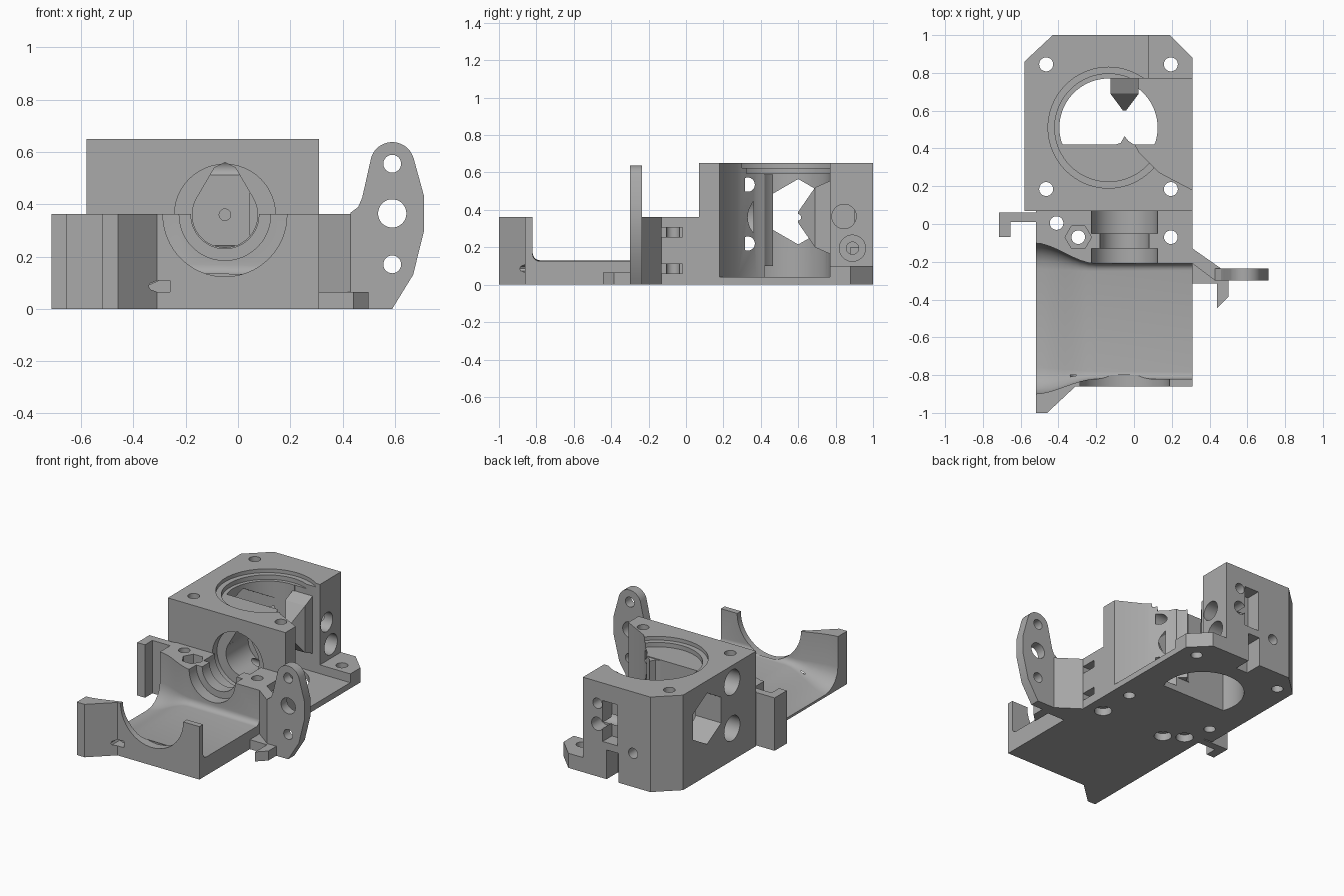
import bpy, bmesh, math

old = bpy.data.objects.get("Cube")
if old:
    bpy.data.objects.remove(old, do_unlink=True)

gray = bpy.data.materials.new("plain_gray")
gray.use_nodes = True
GRAY = (0.4, 0.4, 0.4, 1)
gray.diffuse_color = GRAY
gray.node_tree.nodes["Principled BSDF"].inputs["Base Color"].default_value = GRAY


def loft(name, rings):
    """Closed solid through a list of equally long rings of points."""
    bm = bmesh.new()
    rows = [[bm.verts.new(p) for p in ring] for ring in rings]
    n = len(rows[0])
    for a, b in zip(rows, rows[1:]):
        for i in range(n):
            j = (i + 1) % n
            bm.faces.new((a[i], a[j], b[j], b[i]))
    bm.faces.new(rows[0])
    bm.faces.new(rows[-1])
    bmesh.ops.recalc_face_normals(bm, faces=bm.faces)
    mesh = bpy.data.meshes.new(name)
    bm.to_mesh(mesh)
    bm.free()
    mesh.materials.append(gray)
    ob = bpy.data.objects.new(name, mesh)
    bpy.context.collection.objects.link(ob)
    return ob


def place(p, w, axis):
    u, v = p
    return {"x": (w, u, v), "y": (u, w, v), "z": (u, v, w)}[axis]


def prism(name, pts, axis, lo, hi):
    return loft(name, [[place(p, w, axis) for p in pts] for w in (lo, hi)])


def circle(u, v, r, n=48, turn=0.0):
    return [(u + r * math.cos(turn + math.tau * i / n),
             v + r * math.sin(turn + math.tau * i / n)) for i in range(n)]


def rect(u0, u1, v0, v1):
    return [(u0, v0), (u1, v0), (u1, v1), (u0, v1)]


def apply_boolean(target, tool, operation):
    mod = target.modifiers.new("shape", "BOOLEAN")
    mod.operation = operation
    mod.solver = "EXACT"
    mod.object = tool
    bpy.context.view_layer.update()
    graph = bpy.context.evaluated_depsgraph_get()
    mesh = bpy.data.meshes.new_from_object(target.evaluated_get(graph))
    target.modifiers.clear()
    target.data = mesh
    bpy.data.objects.remove(tool, do_unlink=True)


def cut(target, pts, axis, lo, hi):
    apply_boolean(target, prism("cutter", pts, axis, lo, hi), "DIFFERENCE")


def drill(target, u, v, r, axis, lo, hi, n=48, turn=0.0):
    cut(target, circle(u, v, r, n, turn), axis, lo, hi)


# Tall rear block with chamfered back corners
block = prism("rear_block", [(-0.58, 0.07), (0.31, 0.07), (0.31, 0.88), (0.19, 1),
                             (-0.43, 1), (-0.58, 0.86)], "z", 0, 0.65)
BX, BY = -0.135, 0.51
drill(block, BX, BY, 0.32, "z", 0.625, 0.8, 72)
drill(block, BX, BY, 0.285, "z", 0.595, 0.8, 72)

# Main well, flat on its front side
well = [p for p in circle(BX, BY, 0.26, 72) if p[1] > 0.425]
start = max(range(len(well)), key=lambda i: well[i][0] - 9 * (well[i][1] - 0.42))
well = sorted(well, key=lambda p: math.atan2(p[1] - 0.5, p[0] - BX) % math.tau
              if p[1] > 0.5 else math.atan2(p[1] - 0.5, p[0] - BX))
low_right = [p for p in well if p[1] <= 0.5 and p[0] > BX]
low_left = sorted([p for p in well if p[1] <= 0.5 and p[0] < BX], key=lambda p: -p[1])
upper = [p for p in well if p[1] > 0.5]
cut(block, low_right + upper + low_left + [(-0.378, 0.42), (0.108, 0.42)], "z", -0.1, 0.8)

# Side opening, and lowered rear corner
cut(block, [(0.0, 0.43), (0.03, 0.375), (0.13, 0.275), (0.31, 0.18), (0.5, 0.08),
            (0.5, 0.771), (-0.11, 0.771), (-0.11, 0.6)], "z", 0.04, 0.8)
cut(block, rect(0.08, 0.6, 0.765, 1.2), "z", 0.1, 0.8)

# Passage running front to back
AX, AZ = -0.05, 0.36
drill(block, AX, AZ, 0.193, "y", 0, 0.12)
drill(block, AX, AZ, 0.125, "y", 0, 0.36)
cut(block, [(AX - 0.11, 0.42), (AX + 0.11, 0.42), (AX + 0.04, 0.54), (AX, 0.56),
            (AX - 0.04, 0.54)], "y", 0.05, 0.36)
drill(block, AX, AZ, 0.022, "y", 0.3, 1.1, 24)

# Hexagonal side window and cross holes
drill(block, 0.6, 0.39, 0.175, "x", -0.7, -0.2, 6, math.pi / 6)
for z in (0.22, 0.535):
    drill(block, 0.33, z, 0.085, "x", -0.7, -0.45)
    drill(block, 0.33, z, 0.038, "x", -0.7, 0.09, 32)
drill(block, 0.845, 0.365, 0.065, "x", -0.15, 0.2)
drill(block, 0.89, 0.195, 0.07, "x", -0.02, 0.2)
drill(block, 0.89, 0.195, 0.033, "x", -0.15, 0.2, 24)

# Rear face pockets
cut(block, rect(-0.18, -0.07, 0.25, 0.53), "y", 0.9, 1.1)
cut(block, rect(-0.19, -0.1, -0.1, 0.2), "y", 0.88, 1.1)
drill(block, -0.03, 0.5, 0.035, "y", 0.85, 1.1, 32)
drill(block, -0.03, AZ, 0.045, "y", 0.9, 1.1, 32)
drill(block, -0.3, 0.23, 0.035, "y", 0.85, 1.1, 32)

# Corner screw holes, wider underneath
for x in (-0.465, 0.195):
    for y in (0.185, 0.845):
        drill(block, x, y, 0.037, "z", -0.1, 0.8, 32)

# Guide ridge on the front wall of the well
prism("guide_ridge", [(-0.1, 0.41), (-0.1, 0.42), (-0.07, 0.43), (-0.05, 0.465),
                      (-0.03, 0.44), (0.0, 0.42), (0.0, 0.41)], "z", 0.1, 0.59)

# Pointed guide on the rear wall
guide = loft("pointed_guide", [[place(p, y, "y") for p in rect(AX - r, AX + r, AZ - h, AZ + h)]
                               for y, r, h in ((0.78, 0.075, 0.2), (0.69, 0.075, 0.16),
                                               (0.6, 0.008, 0.03))])
drill(guide, AX, AZ, 0.02, "y", 0.5, 0.9, 24)

# Lower body: middle bridge and front tray in one solid
body = prism("lower_body", [(-0.52, 0.07), (0.31, 0.07), (0.31, -0.86), (-0.31, -0.86),
                            (-0.46, -1), (-0.52, -1)], "z", 0, 0.362)


def tray_ring(x, y0, y1, z, r):
    arc = [math.pi / 2 * i / 5 for i in range(6)]
    left = [(x, y0 + r - r * math.cos(a), z + r - r * math.sin(a)) for a in arc]
    right = [(x, y1 - r + r * math.sin(a), z + r - r * math.cos(a)) for a in arc]
    return [(x, y0, 0.5)] + left + right + [(x, y1, 0.5)]


# Tray hollow flaring out towards the open side
rings = [tray_ring(0.5, -0.82, -0.21, 0.125, 0.035), tray_ring(-0.2, -0.82, -0.21, 0.13, 0.04)]
for i in range(1, 9):
    t = i / 8
    s = t * t * (3 - 2 * t)
    rings.append(tray_ring(-0.2 - 0.33 * t, -0.82 - 0.08 * s, -0.21 + 0.11 * s,
                           0.13 - 0.115 * s, 0.04 + 0.1 * s))
apply_boolean(body, loft("tray_cutter", rings), "DIFFERENCE")

# Half-round seat in the front wall and stepped seat in the bridge
drill(body, AX, AZ, 0.237, "y", -1.1, -0.8, 64)
drill(body, AX, AZ, 0.13, "y", -0.3, 0.2)
drill(body, AX, AZ, 0.175, "y", -0.05, 0.2)
drill(body, AX, AZ, 0.175, "y", -0.3, -0.13)

# Bridge screw holes, nut pocket, side slots and front slot
for x, y in ((-0.41, 0.005), (-0.295, -0.07), (0.195, -0.07)):
    drill(body, x, y, 0.036, "z", -0.1, 0.5, 32)
    drill(body, x, y, 0.055, "z", -0.1, 0.05, 32)
drill(body, -0.295, -0.07, 0.07, "z", 0.27, 0.5, 6)
for z in (0.085, 0.28):
    cut(body, rect(-0.13, -0.02, z - 0.025, z + 0.025), "x", 0.2, 0.4)
cut(body, [(-0.26, 0.065), (-0.26, 0.108), (-0.31, 0.108), (-0.335, 0.098),
           (-0.342, 0.086), (-0.335, 0.074), (-0.31, 0.065)], "y", -1.1, -0.8)

# Hook on the right side
prism("side_hook", [(-0.52, 0.062), (-0.714, 0.062), (-0.714, -0.07), (-0.655, -0.07),
                    (-0.655, 0.01), (-0.52, 0.01)], "z", 0, 0.362)

# Strut, ear plate and low clip on the left side
prism("ear_strut", [(0.31, -0.13), (0.46, -0.235), (0.46, -0.3), (0.43, -0.3),
                    (0.31, -0.21)], "z", 0, 0.362)
EX = 0.59
crown = [(EX + 0.085 * math.cos(math.radians(a)), 0.553 + 0.085 * math.sin(math.radians(a)))
         for a in range(15, 171, 12)]
ear = prism("ear_plate", [(0.43, 0), (EX, 0), (0.67, 0.13), (0.712, 0.3), (0.712, 0.43)]
            + crown + [(0.475, 0.425), (0.46, 0.39), (0.43, 0.367)], "y", -0.3, -0.235)
for z, r in ((0.17, 0.034), (0.365, 0.054), (0.555, 0.034)):
    drill(ear, EX, z, r, "y", -0.5, 0)
prism("low_clip", [(0.31, -0.2), (0.31, -0.315), (0.44, -0.315), (0.44, -0.445),
                   (0.5, -0.385), (0.5, -0.29), (0.43, -0.29)], "z", 0, 0.065)

# Smooth curved walls while keeping edges crisp
bpy.ops.object.select_all(action="DESELECT")
for ob in bpy.context.collection.objects:
    if ob.type == "MESH" and ob.data.materials and ob.data.materials[0] == gray:
        ob.select_set(True)
        bpy.context.view_layer.objects.active = ob
bpy.ops.object.shade_smooth_by_angle(angle=math.radians(25))
